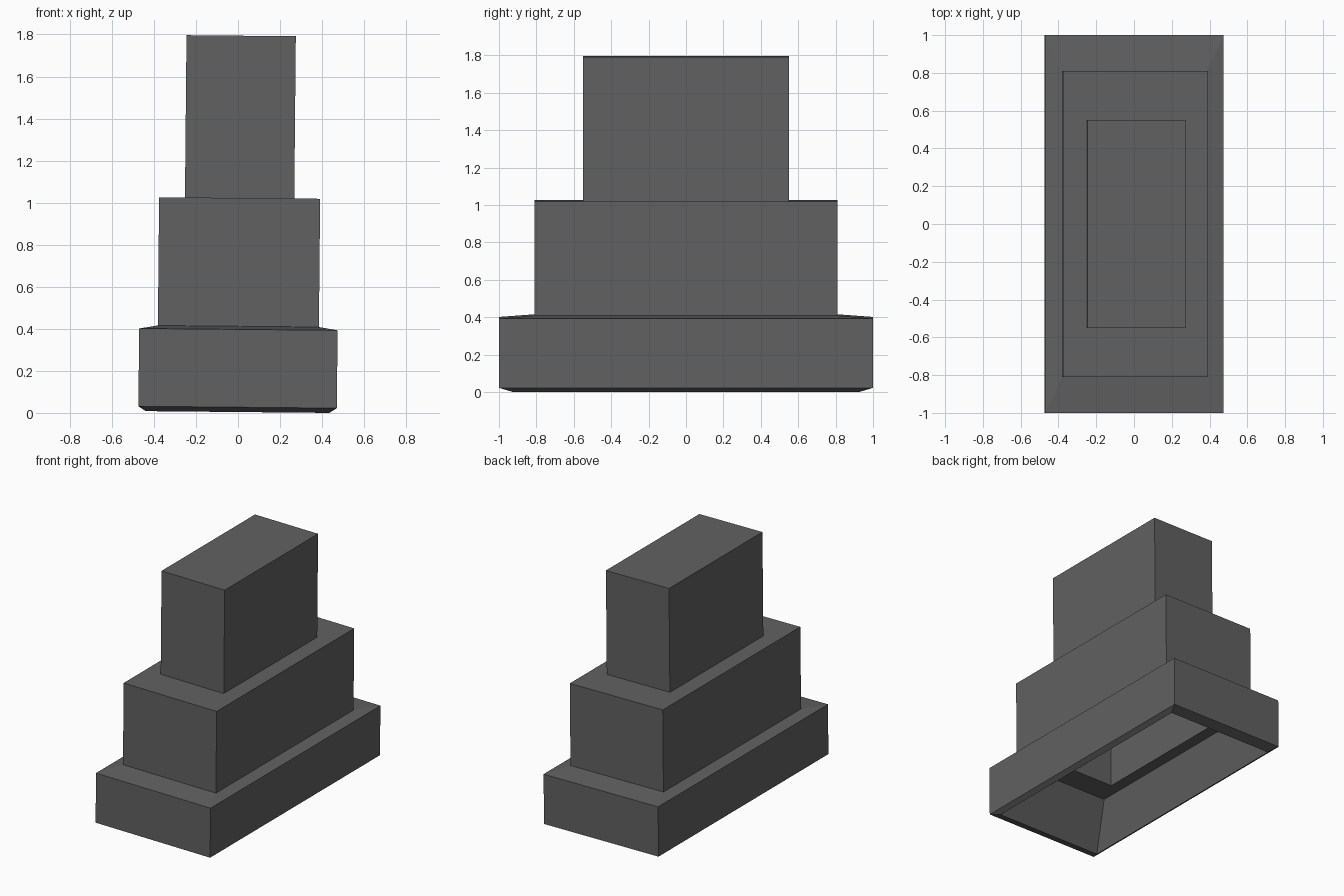
import bpy, bmesh
from mathutils import Matrix

if "Cube" in bpy.data.objects:
    bpy.data.objects.remove(bpy.data.objects["Cube"])

# One dark grey finish
grey = bpy.data.materials.new("dark_grey")
grey.diffuse_color = (0.12, 0.12, 0.12, 1)
grey.use_nodes = True
grey.node_tree.nodes["Principled BSDF"].inputs["Base Color"].default_value = grey.diffuse_color

# Rectangular rings as (half width, half depth, height)
outer_rings = [  # outside, top to bottom
    (0.26, 0.55, 1.797), (0.26, 0.55, 1.025),
    (0.383, 0.81, 1.025), (0.383, 0.81, 0.415),
    (0.472, 1.0, 0.40), (0.472, 1.0, 0.03),
]
inner_rings = [  # bottom rim, then up the hollow inside
    (0.437, 0.925, 0.007), (0.349, 0.738, 0.33),
    (0.262, 0.557, 0.33), (0.262, 0.557, 0.945),
    (0.138, 0.295, 0.945), (0.138, 0.295, 1.717),
]


def add_ring(bm, hx, hy, z):
    return [bm.verts.new((sx * hx, sy * hy, z))
            for sx, sy in ((-1, -1), (1, -1), (1, 1), (-1, 1))]


# Stepped hollow shell: outer tiers, sloped rim and inner cavity in one skin
bm = bmesh.new()
rings = [add_ring(bm, *r) for r in outer_rings + inner_rings]
for upper, lower in zip(rings, rings[1:]):
    for i in range(4):
        j = (i + 1) % 4
        bm.faces.new((upper[i], lower[i], lower[j], upper[j]))
bm.faces.new(rings[0])    # top cap
bm.faces.new(rings[-1][::-1])   # cavity ceiling
bmesh.ops.recalc_face_normals(bm, faces=bm.faces)

# The whole piece leans very slightly to the right
bmesh.ops.transform(bm, matrix=Matrix.Rotation(0.0095, 4, 'Y'), verts=bm.verts)
low = min(v.co.z for v in bm.verts)
mid = (min(v.co.x for v in bm.verts) + max(v.co.x for v in bm.verts)) / 2
bmesh.ops.translate(bm, vec=(-mid, 0, -low), verts=bm.verts)

mesh = bpy.data.meshes.new("stepped_shell")
bm.to_mesh(mesh)
bm.free()
mesh.materials.append(grey)
shell = bpy.data.objects.new("stepped_shell", mesh)
bpy.context.collection.objects.link(shell)
